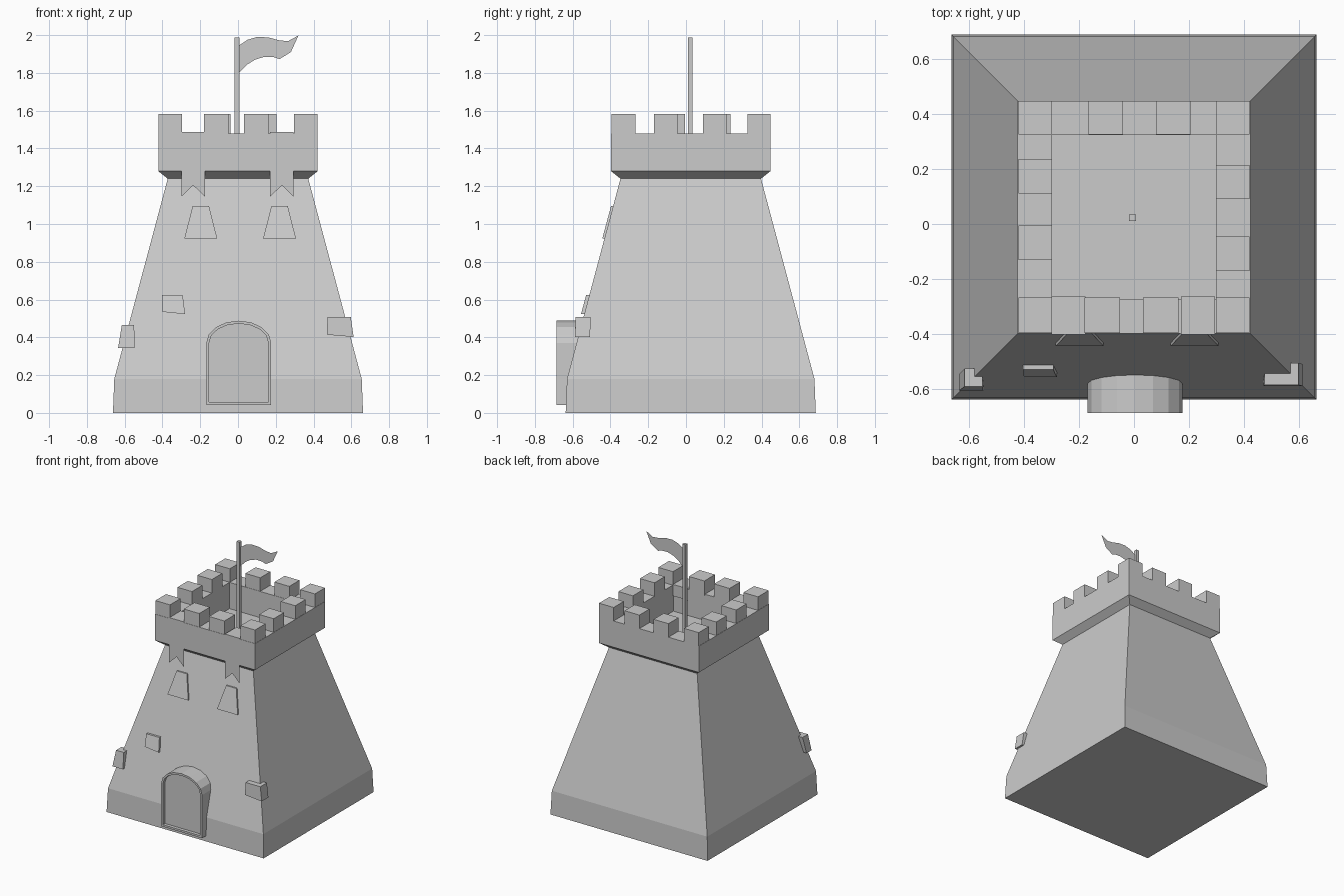
import bpy, math

if "Cube" in bpy.data.objects:
    bpy.data.objects.remove(bpy.data.objects["Cube"])

CY = 0.025  # tower centre in y


def make(name, verts, faces):
    me = bpy.data.meshes.new(name)
    me.from_pydata(verts, [], faces)
    me.update()
    ob = bpy.data.objects.new(name, me)
    bpy.context.collection.objects.link(ob)
    return ob


def loft(name, rings):
    """Closed solid skinned through rings of equal point count."""
    n = len(rings[0])
    faces = [tuple(reversed(range(n)))]
    for r in range(len(rings) - 1):
        a, b = r * n, (r + 1) * n
        faces += [(a + i, a + (i + 1) % n, b + (i + 1) % n, b + i) for i in range(n)]
    last = (len(rings) - 1) * n
    faces.append(tuple(range(last, last + n)))
    return make(name, [p for ring in rings for p in ring], faces)


def rect(x0, x1, y0, y1, z):
    return [(x0, y0, z), (x1, y0, z), (x1, y1, z), (x0, y1, z)]


def box(name, x0, x1, y0, y1, z0, z1):
    return loft(name, [rect(x0, x1, y0, y1, z0), rect(x0, x1, y0, y1, z1)])


def wall_y(z):
    return -0.63 + (z - 0.18) / 1.06 * 0.285


# Tower body with flared parapet and sunken roof
profile = [(0.662, 0), (0.655, 0.18), (0.372, 1.24), (0.422, 1.28),
           (0.422, 1.48), (0.298, 1.48), (0.298, 1.28)]
loft("tower_body", [rect(-h, h, CY - h, CY + h, z) for h, z in profile])

# Merlons: corners, then each side
merlons = [(-0.42, -0.297, -0.395, -0.267), (0.297, 0.42, -0.395, -0.267),
           (-0.42, -0.297, 0.325, 0.447), (0.297, 0.42, 0.325, 0.447)]
merlons += [(a, a + 0.13, -0.395, -0.267) for a in (-0.18, 0.032)]
merlons += [(a, a + 0.125, 0.325, 0.447) for a in (-0.165, 0.08)]
merlons += [(-0.42, -0.297, a, a + 0.125) for a in (-0.13, 0.11)]
merlons += [(0.297, 0.42, a, a + 0.125) for a in (-0.17, 0.09)]
for m in merlons:
    box("merlon", *m, 1.47, 1.583)

# Hanging cloth banners with swallow tails, folded over the front wall
for x0 in (-0.30, 0.17):
    x1, xm, f, b, t = x0 + 0.124, x0 + 0.063, -0.401, -0.264, 1.488
    make("hanging_banner",
         [(x0, f, 1.145), (xm, f, 1.205), (x1, f, 1.145), (x1, f, t), (x0, f, t),
          (x1, b, t), (x0, b, t), (x1, b, 1.40), (x0, b, 1.40)],
         [(0, 1, 2, 3, 4), (4, 3, 5, 6), (6, 5, 7, 8)])

# Flagpole and thin wavy flag
box("flagpole", -0.018, 0.007, 0.01, 0.035, 1.27, 1.987)
top = [(0.005, 1.945), (0.05, 1.975), (0.10, 1.99), (0.16, 1.988),
       (0.22, 1.972), (0.265, 1.968), (0.32, 1.998)]
low = [(0.005, 1.80), (0.05, 1.845), (0.09, 1.87), (0.14, 1.885),
       (0.19, 1.883), (0.22, 1.873), (0.28, 1.91)]
n = len(top)
make("flag", [(x, 0.022, z) for x, z in low + top],
     [(i, i + 1, n + i + 1, n + i) for i in range(n - 1)])


# Arched door: frame with recessed panel
def arch(inset, y):
    half, z0, zs, rise = 0.172 - inset, 0.042 + inset, 0.37, 0.118 - inset
    pts = [(0.004 - half, y, z0), (0.004 + half, y, z0)]
    for i in range(9):
        a = math.pi * i / 8
        pts.append((0.004 + half * math.cos(a), y, zs + rise * math.sin(a)))
    return pts


loft("door", [arch(0, -0.52), arch(0, -0.685), arch(0.015, -0.685),
              arch(0.015, -0.66)][::1])


# Thin raised slabs that follow the slope of the front wall
def slab(name, corners, thick):
    front = [(x, wall_y(z) - thick, z) for x, z in corners]
    back = [(x, wall_y(z) + 0.02, z) for x, z in corners]
    loft(name, [back, front])


for xc in (-0.197, 0.22):
    slab("window", [(xc - 0.087, 0.923), (xc + 0.087, 0.923),
                    (xc + 0.043, 1.096), (xc - 0.043, 1.096)], 0.013)
slab("front_stone", [(-0.40, 0.535), (-0.28, 0.523), (-0.293, 0.624), (-0.403, 0.624)], 0.018)

# Stones wrapping the front corners
left = loft("corner_stone_left", [rect(-0.635, -0.547, -0.605, -0.545, 0.343),
                                  rect(-0.615, -0.55, -0.59, -0.525, 0.465)])
right = loft("corner_stone_right", [rect(0.47, 0.612, -0.588, -0.508, 0.402),
                                    rect(0.474, 0.597, -0.584, -0.505, 0.508)])
for v in right.data.vertices[:]:
    if v.co.x < 0.473:
        v.co.z += 0.012
